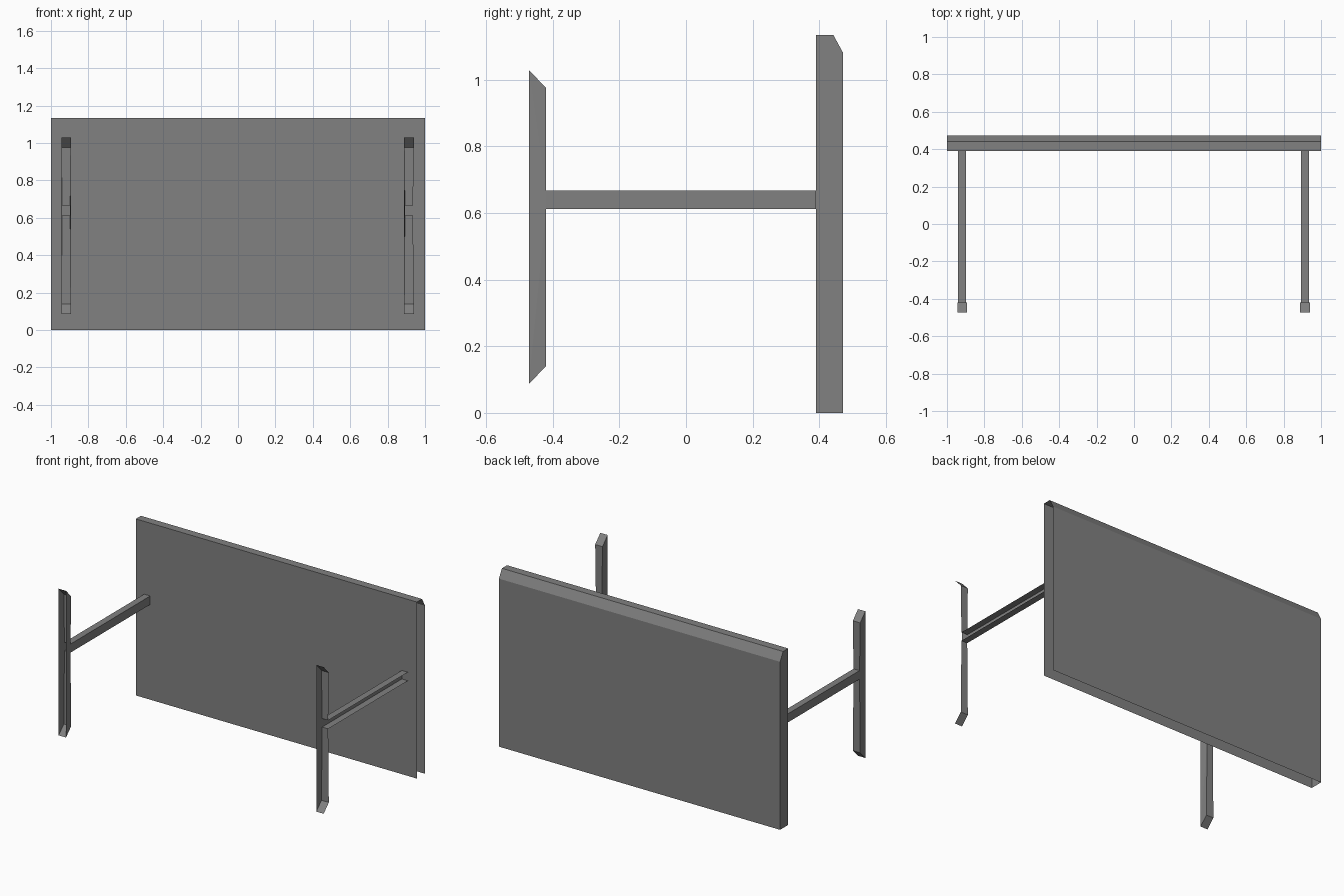
import bpy
import bmesh

if "Cube" in bpy.data.objects:
    bpy.data.objects.remove(bpy.data.objects["Cube"])

grey = bpy.data.materials.new("plain_grey")
grey.diffuse_color = (0.22, 0.22, 0.22, 1)
grey.use_nodes = True
grey.node_tree.nodes["Principled BSDF"].inputs["Base Color"].default_value = grey.diffuse_color


def sheet(name, faces):
    """Open thin-walled shell made from a list of faces (lists of points)."""
    bm = bmesh.new()
    for face in faces:
        bm.faces.new([bm.verts.new(p) for p in face])
    bmesh.ops.remove_doubles(bm, verts=bm.verts, dist=0.0005)
    bmesh.ops.recalc_face_normals(bm, faces=bm.faces)
    mesh = bpy.data.meshes.new(name)
    bm.to_mesh(mesh)
    bm.free()
    mesh.materials.append(grey)
    obj = bpy.data.objects.new(name, mesh)
    bpy.context.collection.objects.link(obj)
    return obj


# Panel: front, top, bevel and back swept along x; bottom and +x end are open
profile = [(0.39, 0), (0.39, 1.135), (0.442, 1.135), (0.472, 1.08), (0.472, 0)]
panel = [[(-1, *a), (1, *a), (1, *b), (-1, *b)]
         for a, b in zip(profile, profile[1:])]
panel.append([(-1, *p) for p in profile])
sheet("panel", panel)

FRONT, BACK = -0.472, -0.42      # depth of the foot
LOW, HIGH = 0.612, 0.667         # height of the arm
WIDE, SLIM = 0.026, 0.0215       # half widths of foot and arm


def build_foot(name, cx, sides):
    """Upright channel, open to the front, pinched where the arm joins."""
    back = [(0.14, WIDE), (LOW, SLIM), (HIGH, SLIM), (0.975, WIDE)]

    def edge(s):
        return ([(cx + s * w, BACK, z) for z, w in back],
                (cx + s * WIDE, FRONT, 0.087), (cx + s * WIDE, FRONT, 1.03))

    (lb, l_bot, l_top), (rb, r_bot, r_top) = edge(-1), edge(1)
    faces = [[lb[0], rb[0], rb[1], lb[1]],       # back wall, around the arm
             [lb[2], rb[2], rb[3], lb[3]],
             [l_bot, r_bot, rb[0], lb[0]],       # slanted ends
             [l_top, r_top, rb[3], lb[3]]]
    for s in sides:
        b, bot, top = edge(s)
        faces += [[bot, b[0], b[1]], [bot, b[1], b[2], top], [top, b[2], b[3]]]
    sheet(name, faces)


def build_arm(name, cx, sides):
    """Square arm from the foot to the panel, open at both ends."""
    def rail(s, z):
        return (cx + s * SLIM, BACK, z), (cx + s * SLIM, 0.39, z)

    faces = []
    for z in (LOW, HIGH):
        (a, b), (c, d) = rail(-1, z), rail(1, z)
        faces.append([a, b, d, c])
    for s in sides:
        (a, b), (c, d) = rail(s, LOW), rail(s, HIGH)
        faces.append([a, b, d, c])
    sheet(name, faces)


# Supports: the right one has no outer wall
for label, cx, sides in (("left", -0.919, (-1, 1)), ("right", 0.914, (-1,))):
    build_foot(label + "_foot", cx, sides)
    build_arm(label + "_arm", cx, sides)
